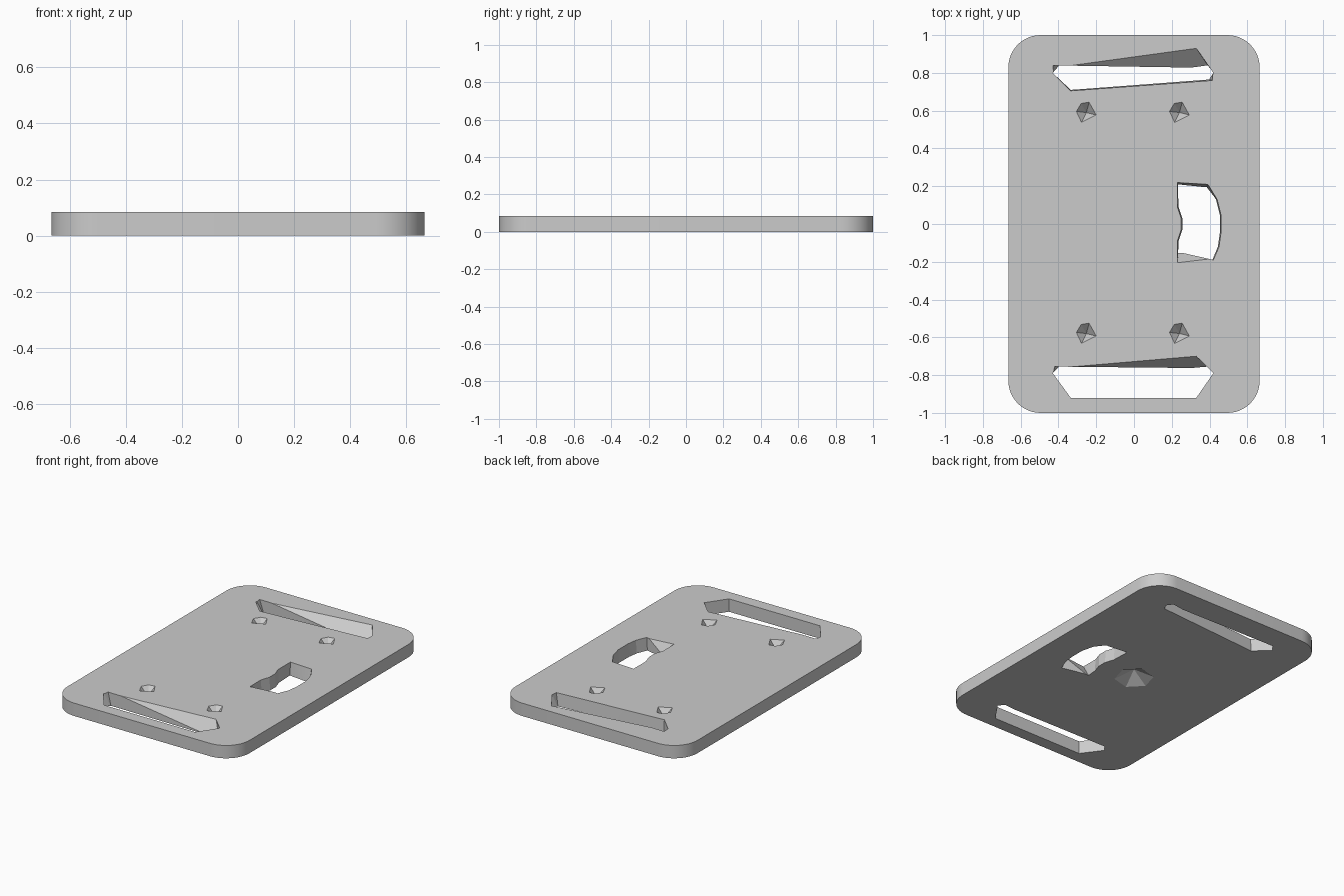
import bpy, bmesh, math

if "Cube" in bpy.data.objects:
    bpy.data.objects.remove(bpy.data.objects["Cube"])

H = 0.085


def finish(bm, name):
    bmesh.ops.recalc_face_normals(bm, faces=bm.faces)
    mesh = bpy.data.meshes.new(name)
    bm.to_mesh(mesh)
    bm.free()
    ob = bpy.data.objects.new(name, mesh)
    bpy.context.collection.objects.link(ob)
    return ob


def loft(name, low, high, z0, z1):
    """Closed solid between two outlines with equal point counts."""
    bm = bmesh.new()
    a = [bm.verts.new((x, y, z0)) for x, y in low]
    b = [bm.verts.new((x, y, z1)) for x, y in high]
    n = len(a)
    bm.faces.new(a[::-1])
    bm.faces.new(b)
    for i in range(n):
        j = (i + 1) % n
        bm.faces.new((a[i], a[j], b[j]))
        bm.faces.new((a[i], b[j], b[i]))
    return finish(bm, name)


def through_cutter(name, low, high, t=0.15):
    """Extend the tapered walls past both plate surfaces."""
    def mix(k):
        return [(p[0] + k * (q[0] - p[0]), p[1] + k * (q[1] - p[1]))
                for p, q in zip(low, high)]
    return loft(name, mix(-t), mix(1 + t), -t * H, H + t * H)


def pit_cutter(name, rim, apex, z, depth):
    """Pyramid pit; depth is signed along z, rim stretched past the surface."""
    k = 1.2
    bm = bmesh.new()
    za = z + depth
    ring = [bm.verts.new((apex[0] + k * (x - apex[0]), apex[1] + k * (y - apex[1]),
                          za - k * depth)) for x, y in rim]
    tip = bm.verts.new((*apex, za))
    bm.faces.new(ring)
    for i, v in enumerate(ring):
        bm.faces.new((v, ring[(i + 1) % len(ring)], tip))
    return finish(bm, name)


# Plate with rounded corners
W, L, R = 0.665, 1.0, 0.17
outline = []
for c, (sx, sy) in enumerate([(1, 1), (-1, 1), (-1, -1), (1, -1)]):
    for i in range(13):
        a = math.pi / 2 * (c + i / 12)
        outline.append((sx * (W - R) + R * math.cos(a), sy * (L - R) + R * math.sin(a)))
plate = loft("plate", outline, outline, 0, H)
bm = bmesh.new()
bm.from_mesh(plate.data)
bmesh.ops.dissolve_limit(bm, angle_limit=0.01, verts=bm.verts, edges=bm.edges)
bm.to_mesh(plate.data)
bm.free()

cutters = []

# Strap slots at both ends
cutters.append(through_cutter(
    "rear_slot_cutter",
    [(-.43, .80), (-.335, .71), (.40, .765), (.42, .80), (.39, .84), (-.40, .84)],
    [(-.43, .80), (-.335, .705), (.415, .76), (.42, .80), (.33, .93), (-.43, .84)]))
cutters.append(through_cutter(
    "front_slot_cutter",
    [(-.43, -.79), (-.335, -.92), (.33, -.92), (.42, -.79), (.39, -.755), (-.40, -.755)],
    [(-.43, -.79), (-.335, -.92), (.33, -.92), (.42, -.79), (.33, -.70), (-.42, -.755)]))

# Side window with bowed edges
sides_l = [(.23, .09), (.25, .03), (.25, -.03), (.23, -.09)]
sides_r = [(.45, -.12), (.46, -.05), (.46, .05), (.44, .13)]
low_r = [(x - .006, y) for x, y in sides_r]
low_l = [(x + .006, y) for x, y in sides_l]
cutters.append(through_cutter(
    "window_cutter",
    [(.232, .21)] + low_l + [(.232, -.155), (.415, -.19)] + low_r + [(.385, .195)],
    [(.23, .22)] + sides_l + [(.23, -.205), (.42, -.19)] + sides_r + [(.39, .21)]))

# Four small screw dimples in the top
rim = [(-.053, .006), (-.028, .048), (.014, .055), (.052, -.013), (-.026, -.052)]
for x in (-.252, .241):
    for y in (.59, -.58):
        cutters.append(pit_cutter("dimple_cutter", [(x + u, y + v) for u, v in rim],
                                  (x, y), H, -.05))

# Conical pocket in the underside
rim = [(.12 * math.cos(i * math.pi / 3 + .25), .12 * math.sin(i * math.pi / 3 + .25))
       for i in range(6)]
cutters.append(pit_cutter("pocket_cutter", rim, (0, 0), 0, .06))

# Cut everything out of the plate
bpy.context.view_layer.objects.active = plate
for c in cutters:
    c.hide_render = True
    m = plate.modifiers.new("cut", 'BOOLEAN')
    m.operation, m.solver, m.object = 'DIFFERENCE', 'EXACT', c
    bpy.ops.object.modifier_apply(modifier=m.name)
    bpy.data.objects.remove(c)

bpy.ops.object.select_all(action='DESELECT')
plate.select_set(True)
bpy.ops.object.shade_smooth_by_angle(angle=math.radians(12))
